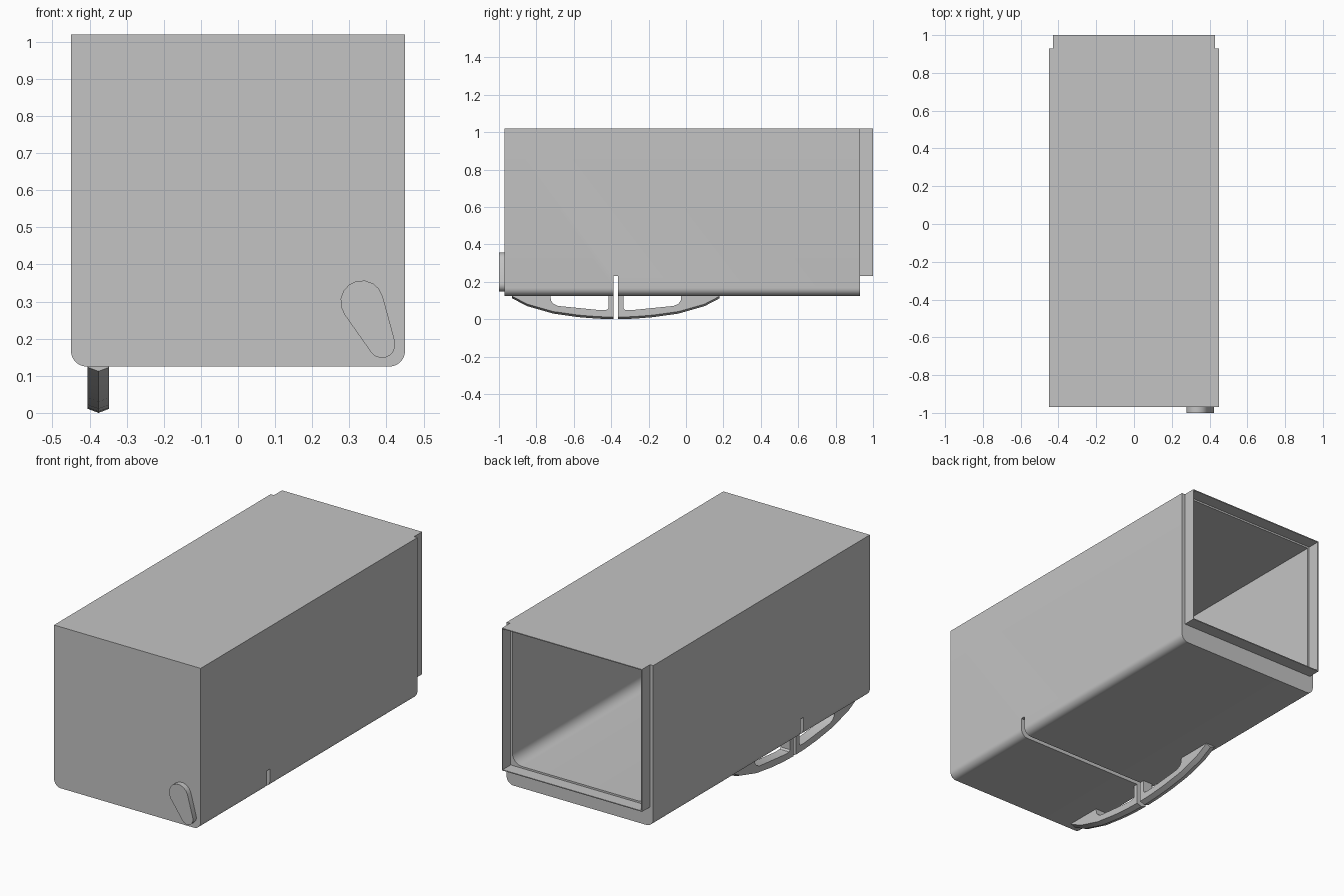
import bpy, bmesh, math
from mathutils import Vector

cube = bpy.data.objects.get("Cube")
if cube:
    bpy.data.objects.remove(cube, do_unlink=True)

grey = bpy.data.materials.new("plain grey")
grey.use_nodes = True
GREY = (0.55, 0.55, 0.55, 1.0)
grey.diffuse_color = GREY
grey.node_tree.nodes["Principled BSDF"].inputs["Base Color"].default_value = GREY


def loft(name, rings):
    """Closed solid through matching rings of points, capped at both ends."""
    bm = bmesh.new()
    loops = [[bm.verts.new(p) for p in ring] for ring in rings]
    n = len(loops[0])
    for a, b in zip(loops, loops[1:]):
        for i in range(n):
            j = (i + 1) % n
            bm.faces.new((a[i], a[j], b[j], b[i]))
    bm.faces.new(loops[0][::-1])
    bm.faces.new(loops[-1])
    bmesh.ops.recalc_face_normals(bm, faces=bm.faces)
    mesh = bpy.data.meshes.new(name)
    bm.to_mesh(mesh)
    bm.free()
    mesh.materials.append(grey)
    ob = bpy.data.objects.new(name, mesh)
    bpy.context.collection.objects.link(ob)
    return ob


def prism(name, outline, y0, y1):
    return loft(name, [[(x, y, z) for x, z in outline] for y in (y0, y1)])


def arc(cx, cz, r, a0, a1, n):
    return [(cx + r * math.cos(math.radians(a0 + (a1 - a0) * i / n)),
             cz + r * math.sin(math.radians(a0 + (a1 - a0) * i / n)))
            for i in range(n + 1)]


def tub(half, z0, z1, r):
    """Rectangle outline with rounded lower corners."""
    return ([(half, z1), (-half, z1)]
            + arc(-half + r, z0 + r, r, 180, 270, 8)
            + arc(half - r, z0 + r, r, 270, 360, 8))


def select_only(ob):
    bpy.ops.object.select_all(action='DESELECT')
    ob.select_set(True)
    bpy.context.view_layer.objects.active = ob


def cut(ob, cutter):
    cutter.hide_render = True
    mod = ob.modifiers.new("cut", 'BOOLEAN')
    mod.operation = 'DIFFERENCE'
    mod.solver = 'EXACT'
    mod.object = cutter
    select_only(ob)
    bpy.ops.object.modifier_apply(modifier=mod.name)
    bpy.data.objects.remove(cutter, do_unlink=True)


def box(half, z0, z1):
    return [(-half, z0), (half, z0), (half, z1), (-half, z1)]


# Housing: long case, hollow from the back, with a cross slot in its thick floor
housing = prism("housing", tub(0.45, 0.125, 1.02, 0.042), -0.97, 0.93)
cut(housing, prism("cavity_cutter", tub(0.415, 0.245, 1.005, 0.06), -0.95, 1.1))
cut(housing, prism("slot_cutter", box(0.6, 0.0, 0.23), -0.387, -0.363))

# Thin collar around the back opening
collar = prism("rear_collar", box(0.43, 0.23, 1.02), 0.93, 1.0)
cut(collar, prism("collar_cutter", box(0.425, 0.235, 1.015), 0.8, 1.1))

# Teardrop lever on the front
c0, r0, c1, r1 = Vector((0.334, 0.299)), 0.058, Vector((0.388, 0.184)), 0.036
d = c1 - c0
axis = math.degrees(math.atan2(d.y, d.x))
spread = math.degrees(math.acos((r0 - r1) / d.length))
outline = (arc(c0.x, c0.y, r0, axis + spread, axis + 360 - spread, 9)
           + arc(c1.x, c1.y, r1, axis - spread, axis + spread, 7))
lever = prism("front_lever", outline, -1.0, -0.968)

# Curved runner under the right edge: two mirrored halves, keeled underside
UPPER = [(0.012, 0.13), (0.04, 0.13), (0.04, 0.058), (0.05, 0.05), (0.08, 0.048),
         (0.31, 0.071), (0.335, 0.083), (0.347, 0.1), (0.35, 0.13), (0.555, 0.13)]
KEEL = [(0.555, 0.112), (0.475, 0.07), (0.335, 0.03), (0.2, 0.011),
        (0.1, 0.003), (0.012, 0.0)]
runners = []
for side, label in ((-1, "front"), (1, "rear")):
    rings = []
    for dx, lift in ((-0.029, 0.011), (0, 0), (0.029, 0.011)):
        pts = UPPER + [(u, z + lift) for u, z in KEEL]
        rings.append([(-0.376 + dx, -0.375 + side * u, z) for u, z in pts])
    runners.append(loft(label + "_runner", rings))

for ob in [housing, collar, lever] + runners:
    select_only(ob)
    bpy.ops.object.shade_smooth_by_angle(angle=math.radians(25))
